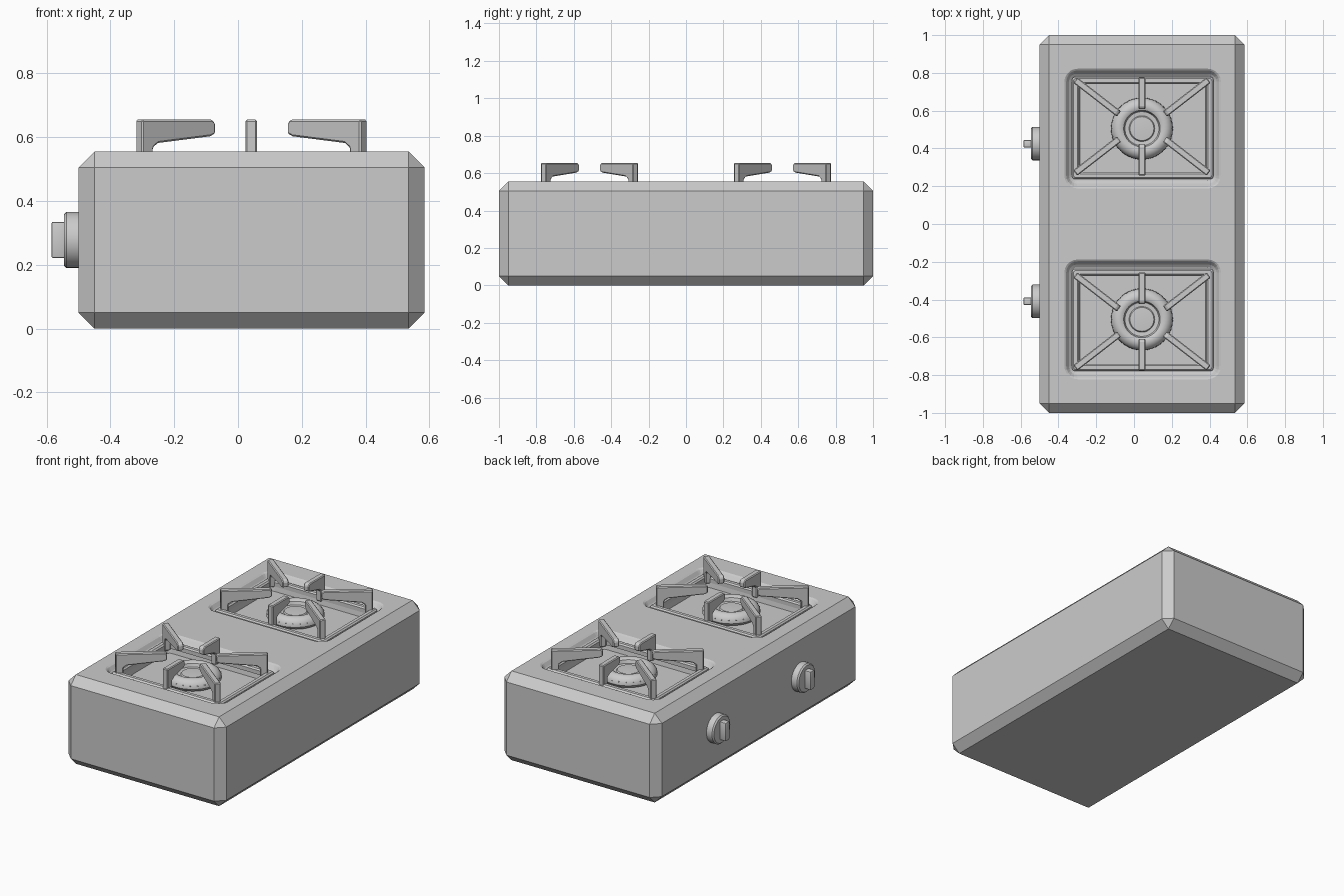
import bpy, bmesh, math
from mathutils import Vector

if "Cube" in bpy.data.objects:
    bpy.data.objects.remove(bpy.data.objects["Cube"])

CX = 0.042  # x centre of the burners


def make(name, bm, smooth=None):
    bmesh.ops.recalc_face_normals(bm, faces=bm.faces)
    me = bpy.data.meshes.new(name)
    bm.to_mesh(me)
    bm.free()
    ob = bpy.data.objects.new(name, me)
    bpy.context.collection.objects.link(ob)
    if smooth:
        bpy.ops.object.select_all(action='DESELECT')
        bpy.context.view_layer.objects.active = ob
        ob.select_set(True)
        bpy.ops.object.shade_smooth_by_angle(angle=math.radians(smooth))
    return ob


def rounded_rect(hx, hy, r, n=5):
    pts = []
    for k, (sx, sy) in enumerate([(1, 1), (-1, 1), (-1, -1), (1, -1)]):
        for i in range(n + 1):
            a = math.pi / 2 * (k + i / n)
            pts.append((sx * (hx - r) + r * math.cos(a), sy * (hy - r) + r * math.sin(a)))
    return pts


def bridge(bm, rings, closed=False):
    n = len(rings[0])
    pairs = list(zip(rings, rings[1:])) + ([(rings[-1], rings[0])] if closed else [])
    for a, b in pairs:
        for i in range(n):
            j = (i + 1) % n
            bm.faces.new((a[i], a[j], b[j], b[i]))
    if not closed:
        bm.faces.new(rings[0])
        bm.faces.new(rings[-1])


def loft(name, sections, centre, closed=False, smooth=None):
    # each section: half width, half depth, corner radius, height
    bm = bmesh.new()
    rings = [[bm.verts.new((centre[0] + x, centre[1] + y, z)) for x, y in rounded_rect(hx, hy, r)]
             for hx, hy, r, z in sections]
    bridge(bm, rings, closed)
    return make(name, bm, smooth)


def lathe(name, profile, centre, axis='Z', n=40, smooth=35):
    bm = bmesh.new()
    rings = []
    for r, h in profile:
        ring = []
        for i in range(n):
            a = 2 * math.pi * i / n
            c, s = r * math.cos(a), r * math.sin(a)
            p = Vector((c, s, h)) if axis == 'Z' else Vector((-h, c, s))
            ring.append(bm.verts.new(Vector(centre) + p))
        rings.append(ring)
    bridge(bm, rings)
    return make(name, bm, smooth)


def arm(bm, outer, tip, w=0.036):
    # one pan support: leg outside, tapering finger towards the burner
    o, d = Vector(outer), Vector(tip) - Vector(outer)
    L = d.length
    d.normalize()
    side = Vector((-d.y, d.x)) * w / 2
    prof = [(0, .50), (0, .655), (L - .012, .655), (L, .643), (L, .612), (L - .02, .603),
            (.065, .582), (.045, .568), (.045, .50)]
    rings = []
    for s in (-1, 1):
        rings.append([bm.verts.new((*(o + d * t + side * s), z)) for t, z in prof])
    bridge(bm, rings)


# chamfered housing
bm = bmesh.new()
bmesh.ops.create_cube(bm, size=1)
for v in bm.verts:
    v.co = (v.co.x * 1.085 + 0.0425, v.co.y * 2, (v.co.z + 0.5) * 0.555)
bmesh.ops.bevel(bm, geom=bm.edges[:], offset=0.05, segments=1, affect='EDGES', profile=0.5)
body = make("housing", bm)

for s, label in ((1, "rear"), (-1, "front")):
    cy = s * 0.505

    # shallow dished well with a deeper tray
    cutter = loft(label + "_well_cutter", [
        (.333, .235, .02, .475), (.340, .242, .02, .515), (.376, .276, .03, .517),
        (.390, .290, .04, .528), (.405, .308, .06, .549), (.415, .317, .07, .555),
        (.430, .332, .08, .60)], (CX + .004, cy))
    cutter.hide_render = True
    mod = body.modifiers.new(label + "_well", 'BOOLEAN')
    mod.object = cutter
    mod.solver = 'EXACT'
    bpy.context.view_layer.objects.active = body
    bpy.ops.object.modifier_apply(modifier=mod.name)
    bpy.data.objects.remove(cutter)

    # raised frame carrying the pan supports
    gy = s * 0.516
    loft(label + "_grate_frame", [
        (.374, .270, .015, .505), (.374, .270, .015, .530), (.366, .262, .012, .538),
        (.346, .242, .010, .538), (.338, .234, .008, .530), (.338, .234, .008, .505)],
        (CX + .004, gy - s * .008), closed=True)

    # six pan support arms
    bm = bmesh.new()
    for m in (-1, 1):
        arm(bm, (CX, gy + m * .26), (CX, gy + m * .092))
        for k in (-1, 1):
            arm(bm, (CX + k * .353, gy + m * .246), (CX + k * .122, gy + m * .067))
    grate = make(label + "_pan_supports", bm)
    b = grate.modifiers.new("soft_edges", 'BEVEL')
    b.width = 0.005
    b.segments = 1

    # burner with sunken cap
    lathe(label + "_burner", [
        (.12, .470), (.150, .482), (.164, .500), (.162, .518), (.150, .536), (.133, .547),
        (.112, .549), (.097, .541), (.090, .522), (.068, .520), (.063, .527), (.03, .529)],
        (CX, cy, 0))

    # flame ports around the burner
    bm = bmesh.new()
    for i in range(24):
        a = 2 * math.pi * i / 24
        g = bmesh.ops.create_icosphere(bm, subdivisions=1, radius=0.004)
        bmesh.ops.translate(bm, verts=g['verts'],
                            vec=(CX + .161 * math.cos(a), cy + .161 * math.sin(a), .519))
    make(label + "_flame_ports", bm)

    # control knob and its grip
    ky = s * 0.417 + 0.008
    lathe(label + "_knob", [(.088, -.01), (.088, .038), (.080, .046), (.02, .046)],
          (-.5, ky, .278), axis='X', n=32)
    bm = bmesh.new()
    bmesh.ops.create_cube(bm, size=1)
    for v in bm.verts:
        v.co = (v.co.x * .05 - .56, v.co.y * .04 + ky, v.co.z * .114 + .278)
    bmesh.ops.bevel(bm, geom=bm.edges[:], offset=0.006, segments=2, affect='EDGES', profile=0.5)
    make(label + "_knob_grip", bm, 30)
